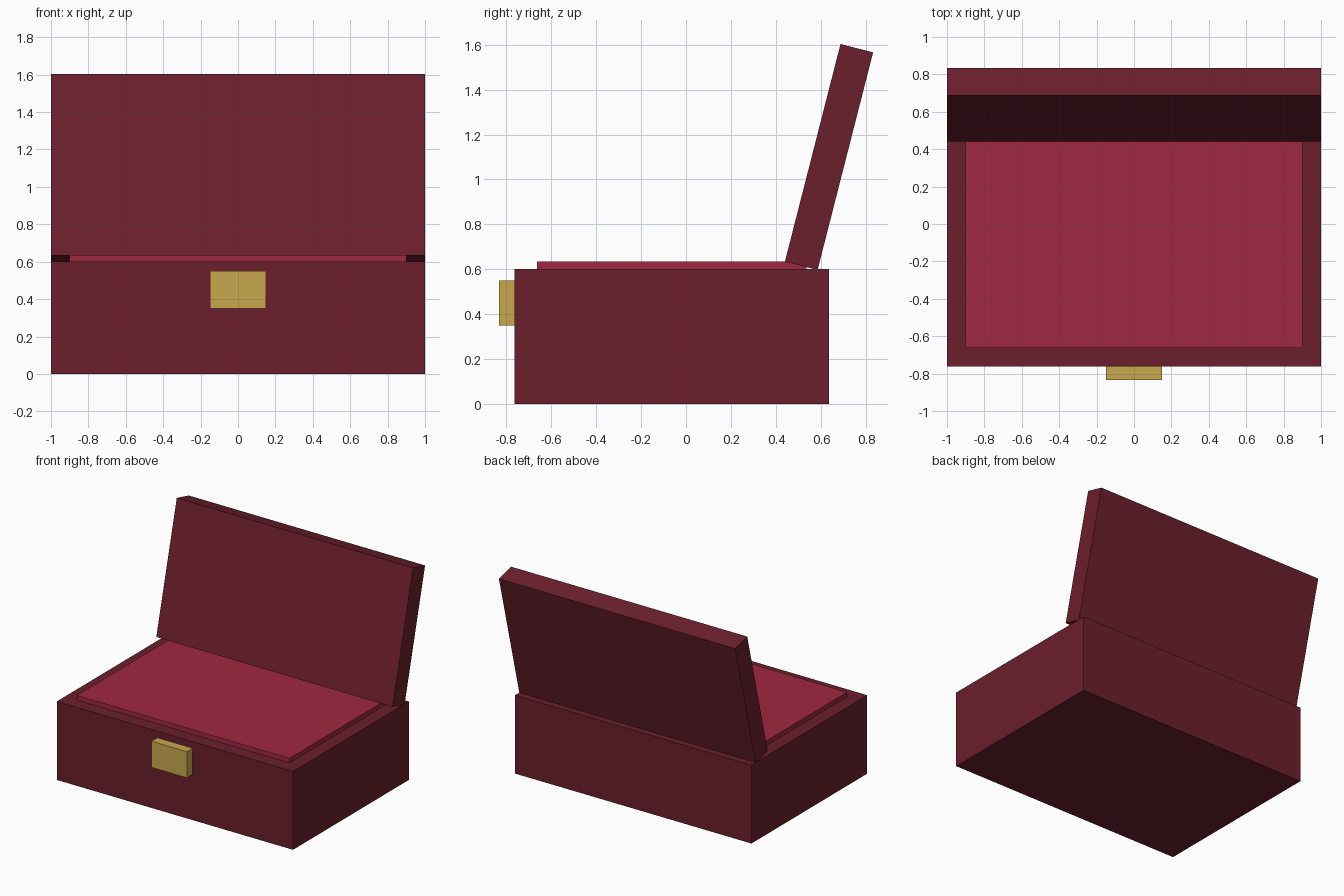
import bpy, bmesh
from mathutils import Matrix

if "Cube" in bpy.data.objects:
    bpy.data.objects.remove(bpy.data.objects["Cube"])


def material(name, rgb):
    m = bpy.data.materials.new(name)
    m.diffuse_color = (*rgb, 1)
    m.use_nodes = True
    m.node_tree.nodes["Principled BSDF"].inputs["Base Color"].default_value = m.diffuse_color
    return m


def box(name, center, size, mat, tilt=0.0):
    mesh = bpy.data.meshes.new(name)
    bm = bmesh.new()
    bmesh.ops.create_cube(bm, size=1, matrix=Matrix.Diagonal((*size, 1)))
    bm.to_mesh(mesh)
    bm.free()
    mesh.materials.append(mat)
    obj = bpy.data.objects.new(name, mesh)
    obj.location = center
    obj.rotation_euler.x = tilt
    bpy.context.collection.objects.link(obj)
    return obj


leather = material("burgundy_leather", (0.147, 0.014, 0.026))
velvet = material("red_velvet", (0.352, 0.021, 0.054))
brass = material("brass", (0.584, 0.397, 0.077))

MID = -0.063  # body centre in y, offset by the leaning lid

# Case body
box("case_body", (0, MID, 0.3), (2, 1.4, 0.6), leather)
# Raised padded lining
box("lining", (0, MID, 0.61), (1.8, 1.2, 0.05), velvet)
# Open lid leaning backwards
box("lid", (0, MID + 0.7, 1.1), (2, 0.15, 1.0), leather, tilt=-0.25)
# Front clasp
box("clasp", (0, MID - 0.72, 0.45), (0.3, 0.1, 0.2), brass)
